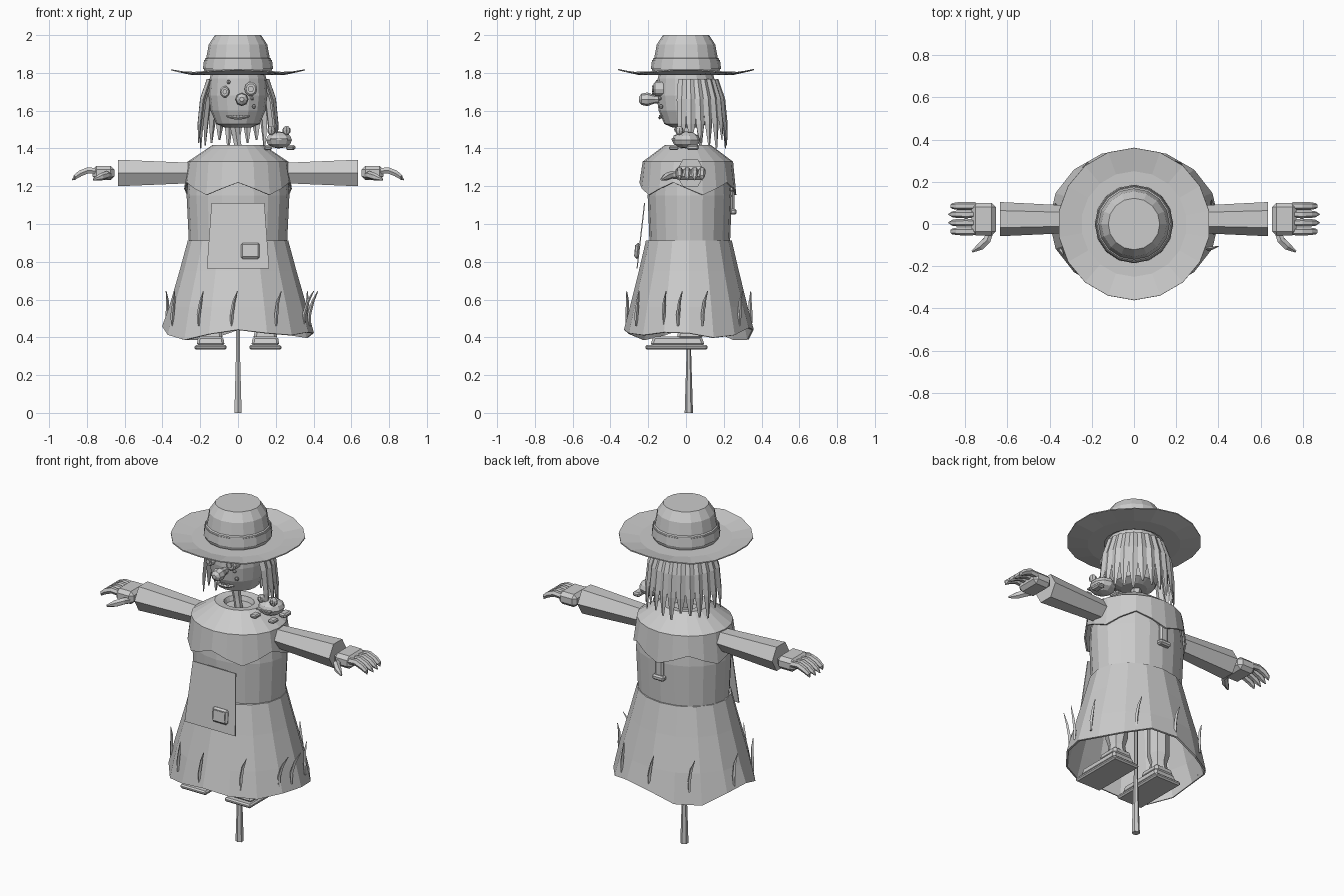
import bpy, bmesh
from math import sin, cos, pi, radians
from mathutils import Vector, Matrix

if "Cube" in bpy.data.objects:
    bpy.data.objects.remove(bpy.data.objects["Cube"], do_unlink=True)

grey = bpy.data.materials.new("plain grey")
grey.use_nodes = True
grey.diffuse_color = (0.6, 0.6, 0.6, 1)
grey.node_tree.nodes["Principled BSDF"].inputs["Base Color"].default_value = (0.6, 0.6, 0.6, 1)


def finish(name, bm, thick=0):
    bmesh.ops.recalc_face_normals(bm, faces=bm.faces)
    me = bpy.data.meshes.new(name)
    bm.to_mesh(me)
    bm.free()
    me.materials.append(grey)
    ob = bpy.data.objects.new(name, me)
    bpy.context.collection.objects.link(ob)
    if thick:
        mod = ob.modifiers.new("thickness", "SOLIDIFY")
        mod.thickness = thick
        mod.offset = -1
    return ob


def skin(bm, rings, caps):
    """Join rings of points with quads, closing the chosen ends."""
    loops = [[bm.verts.new(p) for p in ring] for ring in rings]
    n = len(loops[0])
    for a, b in zip(loops, loops[1:]):
        for i in range(n):
            j = (i + 1) % n
            bm.faces.new((a[i], a[j], b[j], b[i]))
    if caps[0]:
        bm.faces.new(loops[0])
    if caps[1]:
        bm.faces.new(loops[-1])


def lathe(name, prof, n, cy=0, squash=1.0, caps=(True, True), edge=None, thick=0):
    """Turn (radius, z) pairs about z; edge(angle) moves the last ring up or down."""
    bm = bmesh.new()
    rings = []
    for k, (r, z) in enumerate(prof):
        ring = []
        for i in range(n):
            a = 2 * pi * i / n
            dz = edge(a) if edge and k == len(prof) - 1 else 0
            ring.append((r * sin(a), cy - r * squash * cos(a), z + dz))
        rings.append(ring)
    skin(bm, rings, caps)
    return finish(name, bm, thick)


def tube(name, pts, radii, n=6, flat=1.0, side=(0, 1, 0)):
    """Loft a polygon along a path; flat squeezes it across the side direction."""
    bm = bmesh.new()
    pts = [Vector(p) for p in pts]
    rings = []
    for k, (p, r) in enumerate(zip(pts, radii)):
        d = (pts[min(k + 1, len(pts) - 1)] - pts[max(k - 1, 0)]).normalized()
        v = d.cross(Vector(side)).normalized()
        u = v.cross(d)
        rings.append([p + r * (u * cos(2 * pi * i / n) + v * flat * sin(2 * pi * i / n))
                      for i in range(n)])
    skin(bm, rings, (True, True))
    return finish(name, bm)


def box(name, c, size, bevel=0.0, taper=1.0, tilt=0.0):
    bm = bmesh.new()
    bmesh.ops.create_cube(bm, size=1)
    for v in bm.verts:
        t = taper if v.co.z > 0 else 1
        v.co = Vector((v.co.x * size[0] * t, v.co.y * size[1] * t, v.co.z * size[2]))
    if bevel:
        bmesh.ops.bevel(bm, geom=bm.edges[:], offset=bevel, segments=1, affect='EDGES')
    bm.transform(Matrix.Translation(c) @ Matrix.Rotation(tilt, 4, 'X'))
    return finish(name, bm)


def ball(name, c, size, seg=8, rings=6):
    bm = bmesh.new()
    bmesh.ops.create_uvsphere(bm, u_segments=seg, v_segments=rings, radius=1)
    bm.transform(Matrix.Translation(c) @ Matrix.Diagonal((*size, 1)))
    return finish(name, bm)


def button(name, x, z, rx, rz):
    """Flat round disc on the face with a smaller raised pupil."""
    tube(name, [(x, -0.12, z), (x, -0.163, z), (x, -0.172, z)], [rx, rx, rx * 0.75], 10, rz / rx, (1, 0, 0))
    tube(name + "_pupil", [(x, -0.165, z), (x, -0.181, z)], [rx * 0.45] * 2, 8, rz / rx, (1, 0, 0))


# hat
lathe("hat_crown", [(0.175, 1.80), (0.183, 1.825), (0.175, 1.875), (0.168, 1.88),
                    (0.155, 1.95), (0.122, 2.0)], 16)
lathe("hat_band", [(0.186, 1.82), (0.18, 1.868)], 16, caps=(False, False), thick=0.01)
lathe("hat_brim", [(0.16, 1.795), (0.25, 1.795), (0.36, 1.813)], 18, caps=(False, False),
      edge=lambda a: 0.008 * cos(4 * a), thick=0.006)

# head and face
lathe("head", [(0.07, 1.51), (0.115, 1.53), (0.145, 1.60), (0.156, 1.68), (0.15, 1.77), (0.13, 1.84)], 16)
button("right_eye", -0.07, 1.70, 0.026, 0.031)
button("left_eye", 0.068, 1.715, 0.034, 0.038)
tube("nose", [(0.02, y, 1.66) for y in (-0.14, -0.165, -0.205, -0.235, -0.25)],
     [0.02, 0.022, 0.036, 0.03, 0.012], 8, 1, (1, 0, 0))
for x, z, r in ((-0.05, 1.752, 0.012), (0.085, 1.622, 0.012), (0.075, 1.665, 0.01)):
    ball("wart", (x, -0.01 - (0.149 ** 2 - x * x) ** 0.5, z), (r, r, r), 6, 4)
tube("mouth", [(x, -0.005 - (0.135 ** 2 - x * x) ** 0.5, 1.562 + 2.5 * x * x) for x in (-0.06, -0.03, 0, 0.03, 0.06)],
     [0.005, 0.009, 0.009, 0.009, 0.005], 4)
for x in (-0.03, 0, 0.03):
    box("tooth", (x, -0.137 + 3 * x * x, 1.568), (0.014, 0.014, 0.018))

# hair around the sides and back
for i in range(15):
    a = radians(82 + i * 14)
    d = Vector((sin(a), -cos(a), 0))
    side = (cos(a), sin(a), 0)
    end = 1.40 + 0.045 * (i * 3 % 4) / 3
    tube("hair_strand", [d * 0.155 + Vector((0, 0.005, 1.765)), d * 0.19 + Vector((0, 0.005, 1.66)),
                         d * 0.205 + Vector((0, 0.005, 1.53)), d * 0.21 + Vector((0, 0.005, end))],
         [0.026, 0.028, 0.023, 0.006], 4, 0.45, side)

# post through the body
tube("lower_post", [(0, 0.015, 0), (0, 0.015, 0.36), (0, 0.015, 0.95)], [0.022, 0.011, 0.011], 6)
tube("neck_post", [(0.012, 0, 1.34), (-0.005, 0, 1.44), (-0.02, 0, 1.54)], [0.022, 0.022, 0.032], 6)

# torso, ragged cape and skirt
lathe("torso", [(0.255, 1.32), (0.272, 1.15), (0.26, 0.90)], 20, 0.02, 0.82)
lathe("cape", [(0.075, 1.385), (0.085, 1.412), (0.135, 1.418), (0.266, 1.33), (0.285, 1.187)], 20,
      0.01, 0.9, (True, False), lambda a: 0.033 * cos(5 * a), 0.008)
lathe("skirt", [(0.266, 0.912), (0.31, 0.75), (0.365, 0.56), (0.402, 0.42)], 16, 0.015, 0.855,
      (True, False), lambda a: 0.025 * cos(4 * a + 0.6) + 0.018 * sin(3 * a), 0.01)

# straw blades poking out of the skirt
for deg in (-65, -33, -5, 32, 66, 80, 103, 145, 180, -145, -103):
    a = radians(deg)
    lean = 0.04 if deg in (66, 80) else 0.0

    def on_skirt(r, z, turn):
        return (r * sin(a + turn), 0.015 - 0.855 * r * cos(a + turn), z)
    tube("straw_blade", [on_skirt(0.385, 0.46, 0), on_skirt(0.383, 0.52, 0.0),
                         on_skirt(0.38 + lean / 2, 0.59, 0.03), on_skirt(0.385 + lean, 0.645, 0.08)],
         [0.006, 0.010, 0.008, 0.002], 4)

# apron with a pocket
ap = bmesh.new()
skin(ap, [[(s * w, y + t, z) for s, t in ((-1, 0), (1, 0), (1, 0.006), (-1, 0.006))]
          for w, y, z in ((0.165, -0.262, 0.765), (0.14, -0.222, 1.112))], (True, True))
finish("apron", ap)
box("pocket", (0.065, -0.257, 0.858), (0.1, 0.022, 0.085), 0.01, 1, radians(-6))
box("pocket_face", (0.065, -0.268, 0.858), (0.075, 0.008, 0.06), 0, 1, radians(-6))

# small trinket hung on the back
box("trinket_hook", (0, 0.24, 1.19), (0.075, 0.03, 0.035), 0.008)
box("trinket_body", (0, 0.243, 1.125), (0.05, 0.025, 0.11), 0.008)
box("trinket_base", (0, 0.25, 1.065), (0.075, 0.035, 0.03), 0.008)

for s, label in ((1, "left"), (-1, "right")):
    # sleeve and hand
    tube(label + "_sleeve", [(s * 0.2, 0.022, 1.27), (s * 0.635, 0.023, 1.27)], [0.06, 0.081], 6)
    box(label + "_palm", (s * 0.712, 0.023, 1.27), (0.115, 0.155, 0.075), 0.02)
    for k, y in enumerate((-0.035, 0.006, 0.046, 0.085)):
        reach = 0.885 - 0.012 * abs(k - 1.5)
        tube(label + "_finger", [(s * 0.75, y, 1.28), (s * 0.795, y, 1.284), (s * 0.835, y, 1.268),
                                 (s * 0.86, y, 1.25), (s * reach, y, 1.232)],
             [0.018, 0.019, 0.018, 0.014, 0.002], 6)
    tube(label + "_thumb", [(s * 0.68, -0.03, 1.255), (s * 0.695, -0.075, 1.26),
                            (s * 0.725, -0.105, 1.25), (s * 0.765, -0.13, 1.235)],
         [0.02, 0.02, 0.02, 0.006], 6, 1, (0, 0, 1))
    # leg and shoe
    x = s * 0.145
    lathe(label + "_leg", [(0.055, 0.40), (0.045, 0.47), (0.06, 0.52), (0.06, 0.75)], 8).location = (x, 0.03, 0)
    box(label + "_sole", (x, -0.05, 0.347), (0.17, 0.33, 0.024), 0.008)
    box(label + "_shoe", (x, -0.045, 0.38), (0.15, 0.29, 0.05), 0.012, 0.88)
    box(label + "_ankle", (x, 0.02, 0.415), (0.13, 0.14, 0.05), 0.014, 0.85)

# frog sitting on the left shoulder
fx = 0.217
ball("frog_body", (fx, 0, 1.445), (0.072, 0.075, 0.045), 10, 6)
box("frog_mouth", (fx, -0.068, 1.448), (0.09, 0.02, 0.008))
for s in (-1, 1):
    ball("frog_eye", (fx + s * 0.04, -0.035, 1.495), (0.022, 0.022, 0.024), 8, 6)
    ball("frog_pupil", (fx + s * 0.04, -0.052, 1.5), (0.011, 0.011, 0.013), 6, 4)
    box("frog_front_foot", (fx + s * 0.058, -0.065, 1.402), (0.04, 0.05, 0.02), 0.006)
    box("frog_back_foot", (fx + s * 0.065, 0.035, 1.405), (0.045, 0.065, 0.026), 0.008)
